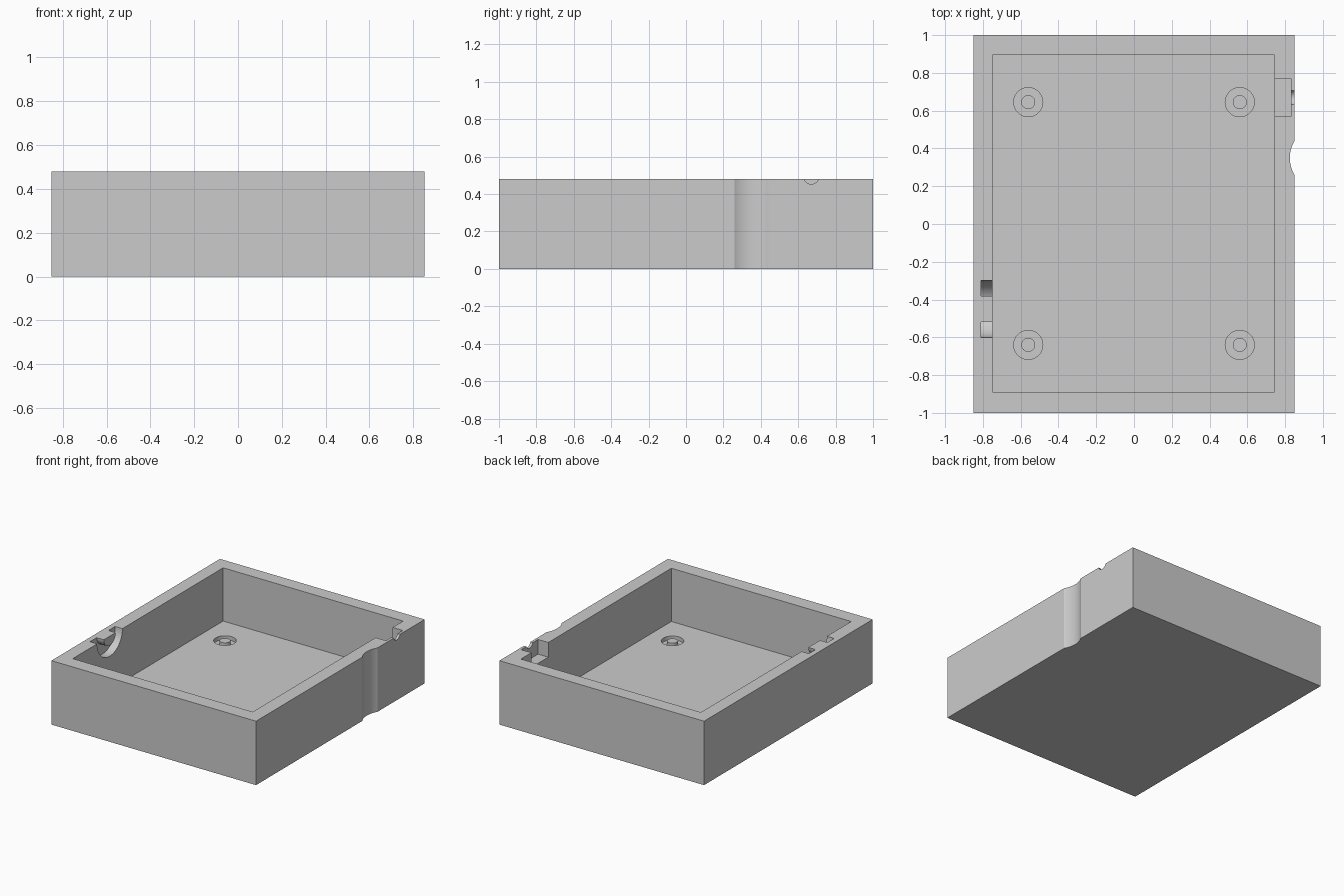
import bpy
import bmesh
from math import cos, sin, pi, radians

if "Cube" in bpy.data.objects:
    bpy.data.objects.remove(bpy.data.objects["Cube"], do_unlink=True)

TOP, FLOOR = 0.48, 0.08

grey = bpy.data.materials.new("plain grey")
grey.use_nodes = True
grey.diffuse_color = (0.6, 0.6, 0.6, 1)
grey.node_tree.nodes["Principled BSDF"].inputs["Base Color"].default_value = (0.6, 0.6, 0.6, 1)


def prism(name, points, offset):
    """Closed solid made by extruding a 3D outline along an offset."""
    bm = bmesh.new()
    face = bm.faces.new([bm.verts.new(p) for p in points])
    out = bmesh.ops.extrude_face_region(bm, geom=[face])
    moved = [g for g in out["geom"] if isinstance(g, bmesh.types.BMVert)]
    bmesh.ops.translate(bm, vec=offset, verts=moved)
    bmesh.ops.recalc_face_normals(bm, faces=bm.faces)
    mesh = bpy.data.meshes.new(name)
    bm.to_mesh(mesh)
    bm.free()
    mesh.materials.append(grey)
    obj = bpy.data.objects.new(name, mesh)
    bpy.context.collection.objects.link(obj)
    return obj


def box(name, x0, x1, y0, y1, z0, z1):
    return prism(name, [(x0, y0, z0), (x1, y0, z0), (x1, y1, z0), (x0, y1, z0)],
                 (0, 0, z1 - z0))


def arc(u, v, r, start=0, end=2 * pi, n=48, closed=True):
    steps = n if closed else n + 1
    return [(u + r * cos(start + (end - start) * i / n),
             v + r * sin(start + (end - start) * i / n)) for i in range(steps)]


def upright(name, x, y, r, z0, z1, n=48):
    return prism(name, [(u, v, z0) for u, v in arc(x, y, r, n=n)], (0, 0, z1 - z0))


def sideways(name, outline, x0, x1):
    return prism(name, [(x0, u, v) for u, v in outline], (x1 - x0, 0, 0))


def combine(target, tool, operation):
    mod = target.modifiers.new(tool.name, "BOOLEAN")
    mod.operation, mod.object, mod.solver = operation, tool, "EXACT"
    bpy.context.view_layer.objects.active = target
    bpy.ops.object.modifier_apply(modifier=mod.name)
    bpy.data.objects.remove(tool, do_unlink=True)


# Tray body with its main cavity
tray = box("tray", -0.85, 0.85, -1, 1, 0, TOP)
combine(tray, box("cavity", -0.75, 0.745, -0.89, 0.895, FLOOR, 0.6), "DIFFERENCE")

# Finger groove down the outer side wall
combine(tray, upright("groove", 1.0, 0.35, 0.175, -0.1, 0.6, 128), "DIFFERENCE")

# Rectangular pocket and the round cable notch leading out of it
combine(tray, box("pocket", 0.7, 0.83, 0.57, 0.77, TOP - 0.11, 0.6), "DIFFERENCE")
combine(tray, sideways("cable_notch", arc(0.67, 0.493, 0.04), 0.8, 0.9), "DIFFERENCE")

# Curved channel in the opposite wall: a half ring open at the rim
half_ring = ([(-0.30, 0.6)] + arc(-0.45, TOP, 0.15, 0, -pi, 32, False) + [(-0.60, 0.6), (-0.52, 0.6)]
             + arc(-0.45, TOP, 0.07, -pi, 0, 32, False) + [(-0.38, 0.6)])
combine(tray, sideways("curved_channel", half_ring, -0.81, -0.74), "DIFFERENCE")

# Round recesses in the floor, each with a flush central peg
for x in (-0.56, 0.56):
    for y in (-0.64, 0.645):
        combine(tray, upright("recess", x, y, 0.077, FLOOR - 0.03, 0.2), "DIFFERENCE")
        combine(tray, upright("peg", x, y, 0.037, FLOOR - 0.04, FLOOR), "UNION")

# Smooth curved walls, sharp corners
bpy.ops.object.select_all(action="DESELECT")
tray.select_set(True)
bpy.context.view_layer.objects.active = tray
bpy.ops.object.shade_smooth_by_angle(angle=radians(25))
